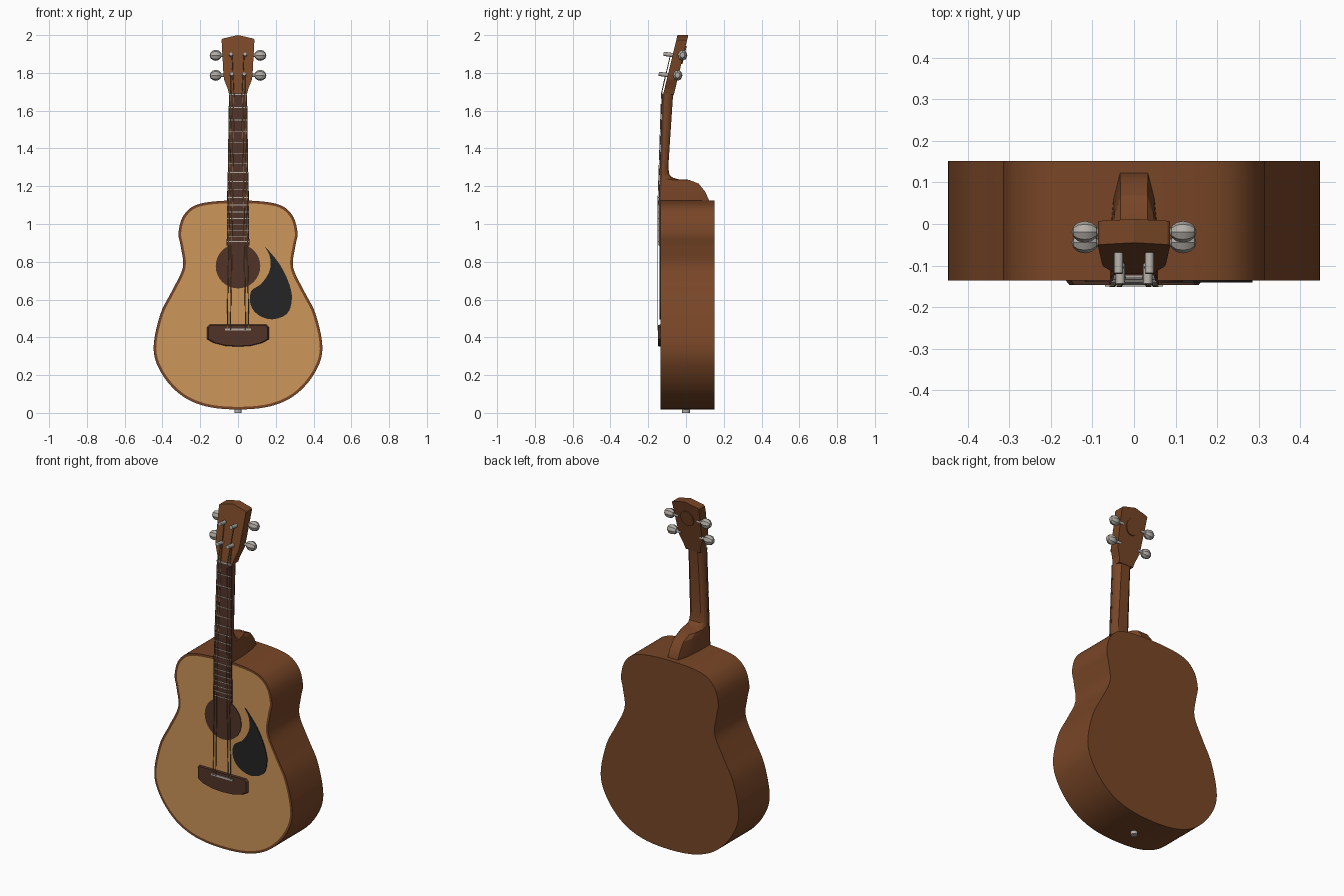
import bpy, bmesh, math
from mathutils import Vector

if "Cube" in bpy.data.objects:
    bpy.data.objects.remove(bpy.data.objects["Cube"])


def material(name, rgb):
    m = bpy.data.materials.new(name)
    m.diffuse_color = (*rgb, 1)
    m.use_nodes = True
    m.node_tree.nodes["Principled BSDF"].inputs["Base Color"].default_value = m.diffuse_color
    return m


BROWN = material("brown_wood", (0.188, 0.061, 0.020))
SPRUCE = material("light_wood", (0.61, 0.305, 0.10))
DARK = material("dark_wood", (0.085, 0.034, 0.022))
BLACK = material("black_plastic", (0.018, 0.018, 0.019))
METAL = material("grey_metal", (0.45, 0.42, 0.38))
BRONZE = material("bronze", (0.30, 0.19, 0.09))


def finish(bm, name, mats, angle=None):
    bmesh.ops.recalc_face_normals(bm, faces=bm.faces)
    me = bpy.data.meshes.new(name)
    bm.to_mesh(me)
    bm.free()
    for m in mats:
        me.materials.append(m)
    ob = bpy.data.objects.new(name, me)
    bpy.context.collection.objects.link(ob)
    if angle:
        bpy.ops.object.select_all(action='DESELECT')
        ob.select_set(True)
        bpy.context.view_layer.objects.active = ob
        bpy.ops.object.shade_smooth_by_angle(angle=math.radians(angle))
    return ob


def smooth_loop(pts, n=4):
    """Closed Catmull-Rom curve through 2D points."""
    out, k = [], len(pts)
    for i in range(k):
        p0, p1, p2, p3 = (Vector(pts[(i + j - 1) % k]) for j in range(4))
        for s in range(n):
            t = s / n
            out.append(0.5 * (2 * p1 + (p2 - p0) * t + (2 * p0 - 5 * p1 + 4 * p2 - p3) * t * t
                              + (3 * p1 - p0 - 3 * p2 + p3) * t ** 3))
    return out


def mirrored(half):
    """Right half, from centre to centre, closed with its mirror image."""
    return half + [(-x, z) for x, z in reversed(half) if x > 0.0001]


def loft(sections):
    """Bridge rings of equal length and cap both ends."""
    bm = bmesh.new()
    rings = [[bm.verts.new(p) for p in s] for s in sections]
    n = len(rings[0])
    for a, b in zip(rings, rings[1:]):
        for i in range(n):
            bm.faces.new((a[i], a[(i + 1) % n], b[(i + 1) % n], b[i]))
    bm.faces.new(rings[0])
    bm.faces.new(rings[-1])
    return bm


def plate(name, pts, front, back, mat, taper=1.0, angle=None):
    """Extrude an x-z outline between two y functions of z."""
    cx = sum(p[0] for p in pts) / len(pts)
    cz = sum(p[1] for p in pts) / len(pts)
    f = [(cx + (x - cx) * taper, front(z), cz + (z - cz) * taper) for x, z in pts]
    b = [(x, back(z), z) for x, z in pts]
    return finish(loft([f, b]), name, [mat], angle)


def rod(name, a, b, r, mat, sides=8):
    a, b = Vector(a), Vector(b)
    d = b - a
    bm = bmesh.new()
    bmesh.ops.create_cone(bm, cap_ends=True, segments=sides, radius1=r, radius2=r, depth=d.length)
    bm.transform(d.to_track_quat('Z', 'Y').to_matrix().to_4x4())
    bmesh.ops.translate(bm, verts=bm.verts, vec=(a + b) / 2)
    return finish(bm, name, [mat], 50 if sides > 6 else None)


def const(v):
    return lambda z: v


def board_y(z):
    """Front of the fretboard, leaning back above the body."""
    return -0.145 + max(0, z - 1.1) * 0.031


def head_y(z):
    """Front of the headstock."""
    return -0.12 + (z - 1.69) * 0.242


def board_w(z):
    return 0.048 + (1.69 - z) * 0.015


# Body: brown shell with a light top set inside the rim
half = [(0, .018), (.175, .036), (.307, .098), (.405, .21), (.447, .34), (.412, .52), (.35, .645),
        (.292, .77), (.303, .88), (.315, .955), (.285, 1.05), (.2, 1.108), (0, 1.125)]
outline = smooth_loop(mirrored(half), 5)
bm = loft([[(x, y, z) for x, z in outline] for y in (-0.136, 0.151)])
bmesh.ops.recalc_face_normals(bm, faces=bm.faces)
top = [f for f in bm.faces if f.normal.y < -0.9]
bmesh.ops.inset_individual(bm, faces=top, thickness=0.014)
top[0].material_index = 1
finish(bm, "body", [BROWN, SPRUCE], 25)

# Sound hole disc
circle = [(0.118 * math.cos(a * math.pi / 16), 0.777 + 0.118 * math.sin(a * math.pi / 16)) for a in range(32)]
plate("sound_hole", circle, const(-0.1395), const(-0.134), DARK)

# Pickguard
guard = [(.143, .88), (.222, .785), (.272, .68), (.285, .60), (.26, .525), (.18, .495), (.105, .52),
         (.066, .575), (.07, .645), (.12, .68), (.16, .735), (.173, .785), (.165, .84)]
plate("pickguard", smooth_loop(guard, 3), const(-0.1405), const(-0.134), BLACK)

# Bridge and saddle
bridge = [(0, .35), (.07, .355), (.13, .37), (.165, .39), (.165, .455), (.152, .468), (0, .468)]
plate("bridge", mirrored(bridge), const(-0.147), const(-0.134), DARK, 0.94)
plate("saddle", [(-.07, .435), (.07, .435), (.07, .447), (-.07, .447)], const(-0.150), const(-0.14), METAL)

# Neck with flared heel: (z, back y, half width)
neck = [(1.71, -.064, .048), (1.66, -.070, .048), (1.30, -.094, .053), (1.262, -.088, .054),
        (1.245, -.07, .054), (1.237, -.04, .055), (1.234, .015, .055), (1.213, .068, .056),
        (1.17, .102, .057), (1.125, .122, .058), (1.09, .122, .058)]
rings = []
for z, yb, w in neck:
    yf = board_y(z) + 0.011
    d = yb - yf
    side = [(w, yf), (w, yf + .4 * d), (.85 * w, yf + .75 * d), (.58 * w, yb)]
    rings.append([(x, y, z) for x, y in side] + [(-x, y, z) for x, y in reversed(side)])
finish(loft(rings), "neck", [BROWN], 25)

# Fretboard, in two straight stretches
rows = [[(sx * board_w(z), board_y(z) + dy, z) for sx, dy in ((-1, 0), (1, 0), (1, .0125), (-1, .0125))]
        for z in (.885, 1.1, 1.69)]
finish(loft(rows), "fretboard", [DARK])

# Nut and frets, spaced by the usual twelfth-root rule
for i in range(18):
    z = 0.44 + 1.247 * 2 ** (-i / 12)
    w, h = board_w(z), (0.005 if i == 0 else 0.002)
    plate("nut" if i == 0 else "fret", [(-w, z - h), (w, z - h), (w, z + h), (-w, z + h)],
          lambda q: board_y(q) - 0.002, lambda q: board_y(q) + 0.003, METAL)

# Headstock
head = [(0, 1.685), (.047, 1.685), (.054, 1.715), (.074, 1.765), (.077, 1.79), (.087, 1.975), (.08, 1.982), (0, 2.0)]
plate("headstock", mirrored(head), head_y, lambda z: head_y(z) + 0.057, BROWN)

# Round cap on the back of the headstock
cap = [(0.042 * math.cos(a * math.pi / 10), 1.895 + 0.048 * math.sin(a * math.pi / 10)) for a in range(20)]
plate("headstock_back_cap", cap, lambda z: head_y(z) + 0.05, lambda z: head_y(z) + 0.063, BROWN)

# Tuners: post, shaft and faceted knob on each side
for s in (-1, 1):
    for z, px in ((1.787, .033), (1.893, .037)):
        y = head_y(z)
        rod("tuner_post", (s * px, y + .01, z), (s * px, y - .048, z + .008), .011, METAL)
        rod("tuner_shaft", (s * .06, y + .052, z), (s * .10, y + .052, z), .009, METAL)
        bm = bmesh.new()
        bmesh.ops.create_uvsphere(bm, u_segments=8, v_segments=6, radius=1)
        for v in bm.verts:
            x, yy, zz = v.co
            v.co = (s * .118 + zz * .032, y + .052 + yy * .026, z + x * .029)
        finish(bm, "tuner_knob", [METAL], 30)

# Strings from bridge over the nut to the posts
for s in (-1, 1):
    for xb, xn, xp, zp in ((.057, .038, .036, 1.787), (.040, .022, .032, 1.893)):
        path = [(s * xb, -.149, .44), (s * (xb + (xn - xb) * .53), -.149, 1.1),
                (s * xn, board_y(1.69) - .003, 1.69), (s * xp, head_y(zp) - .012, zp)]
        for a, b in zip(path, path[1:]):
            rod("string", a, b, .0024, BRONZE, 6)

# Strap pin at the bottom
rod("strap_pin", (0, 0, 0), (0, 0, .03), .02, METAL, 10)
